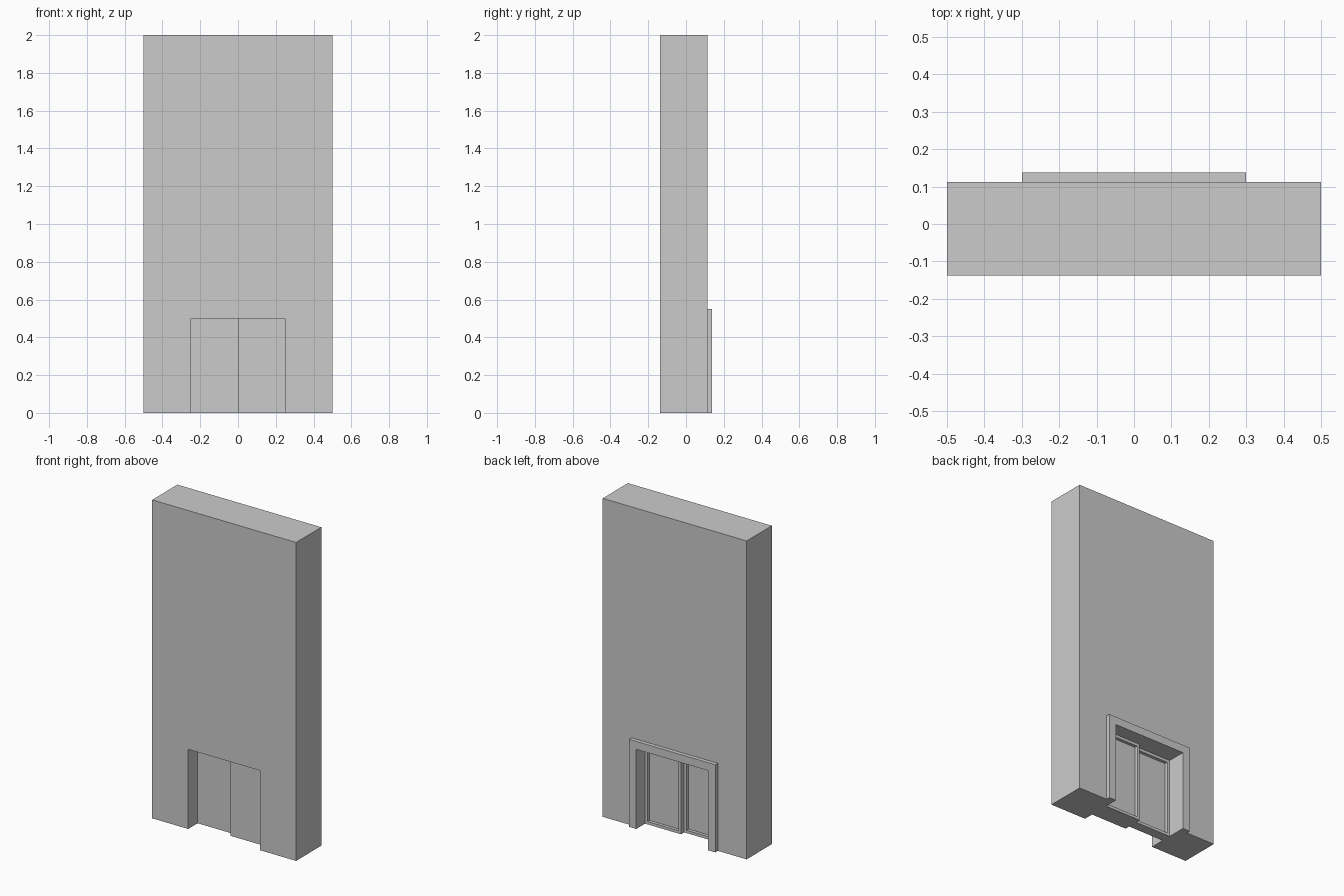
import bpy, bmesh
from mathutils import Vector

if "Cube" in bpy.data.objects:
    bpy.data.objects.remove(bpy.data.objects["Cube"])


def extrude_profile(name, pts, y0, y1):
    """Extrude an XZ outline from y0 to y1."""
    bm = bmesh.new()
    face = bm.faces.new([bm.verts.new((x, y0, z)) for x, z in pts])
    ext = bmesh.ops.extrude_face_region(bm, geom=[face])
    moved = [v for v in ext["geom"] if isinstance(v, bmesh.types.BMVert)]
    bmesh.ops.translate(bm, verts=moved, vec=(0, y1 - y0, 0))
    return finish(name, bm)


def finish(name, bm):
    bmesh.ops.recalc_face_normals(bm, faces=bm.faces)
    mesh = bpy.data.meshes.new(name)
    bm.to_mesh(mesh)
    bm.free()
    obj = bpy.data.objects.new(name, mesh)
    bpy.context.collection.objects.link(obj)
    return obj


def arch(half_out, top_out, half_in, top_in):
    """Outline of a square-headed opening with its surround."""
    return [(-half_out, 0), (-half_out, top_out), (half_out, top_out), (half_out, 0),
            (half_in, 0), (half_in, top_in), (-half_in, top_in), (-half_in, 0)]


def door_leaf(name, x0, x1, thickness, border, recess):
    """Flat-fronted leaf with one sunken panel on its back."""
    bm = bmesh.new()
    bmesh.ops.create_cube(bm, size=1)
    bmesh.ops.scale(bm, verts=bm.verts, vec=(x1 - x0, thickness, 0.5))
    bmesh.ops.translate(bm, verts=bm.verts, vec=((x0 + x1) / 2, WALL_MID, 0.25))
    bm.normal_update()
    back = max(bm.faces, key=lambda f: f.normal.y)
    bmesh.ops.inset_region(bm, faces=[back], thickness=border)
    ext = bmesh.ops.extrude_face_region(bm, geom=[back])
    moved = [v for v in ext["geom"] if isinstance(v, bmesh.types.BMVert)]
    bmesh.ops.translate(bm, verts=moved, vec=Vector((0, -recess, 0)))
    if back.is_valid:
        bmesh.ops.delete(bm, geom=[back], context="FACES_ONLY")
    return finish(name, bm)


WALL_MID = -0.0125

# Wall with doorway, and the raised trim on the back
extrude_profile("wall", arch(0.5, 2.0, 0.25, 0.5), -0.1375, 0.1125)
extrude_profile("door_trim", arch(0.3, 0.55, 0.25, 0.5), 0.1125, 0.1375)

# Thick right leaf and thinner left leaf, both centred in the wall
door_leaf("right_door", 0.0, 0.25, 0.125, 0.025, 0.02)
door_leaf("left_door", -0.25, 0.0, 0.0625, 0.025, 0.02)
